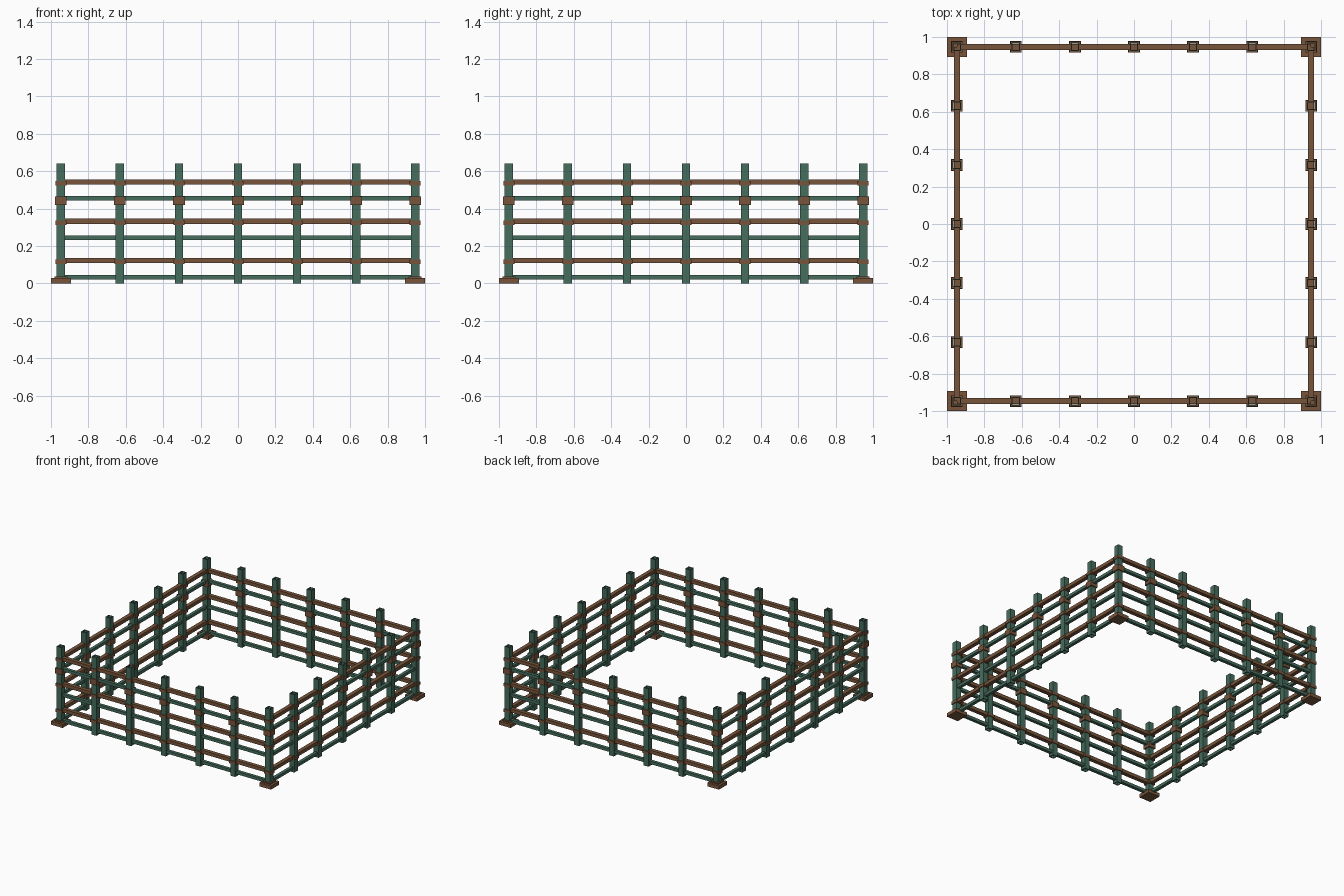
import bpy, bmesh

if "Cube" in bpy.data.objects:
    bpy.data.objects.remove(bpy.data.objects["Cube"])

E = 0.947            # half distance between corner post centres
STEP = E / 3
H = 0.64


def material(name, rgb):
    m = bpy.data.materials.new(name)
    m.diffuse_color = (*rgb, 1)
    m.use_nodes = True
    m.node_tree.nodes["Principled BSDF"].inputs["Base Color"].default_value = m.diffuse_color
    return m


GREEN = material("green paint", (0.062, 0.155, 0.110))
BROWN = material("brown wood", (0.190, 0.090, 0.043))


def mesh_object(name, bm, mat):
    bmesh.ops.recalc_face_normals(bm, faces=bm.faces)
    me = bpy.data.meshes.new(name)
    bm.to_mesh(me)
    bm.free()
    me.materials.append(mat)
    ob = bpy.data.objects.new(name, me)
    bpy.context.collection.objects.link(ob)
    return ob


def box(name, lo, hi, mat):
    bm = bmesh.new()
    bmesh.ops.create_cube(bm, size=1)
    for v in bm.verts:
        v.co = [(lo[i] + hi[i]) / 2 + v.co[i] * (hi[i] - lo[i]) for i in range(3)]
    return mesh_object(name, bm, mat)


def square_tube(name, x, y, outer, inner, z0, z1, mat):
    # closed square ring swept from four corner profiles
    bm = bmesh.new()
    profile = [(outer, z0), (outer, z1), (inner, z1), (inner, z0)]
    loops = [[bm.verts.new((x + sx * r, y + sy * r, z)) for sx, sy in
              ((-1, -1), (1, -1), (1, 1), (-1, 1))] for r, z in profile]
    for a in range(4):
        p, q = loops[a], loops[(a + 1) % 4]
        for i in range(4):
            j = (i + 1) % 4
            bm.faces.new((p[i], p[j], q[j], q[i]))
    return mesh_object(name, bm, mat)


# posts around the perimeter
spots = [(i, j) for i in range(-3, 4) for j in range(-3, 4) if max(abs(i), abs(j)) == 3]
for i, j in spots:
    x, y = i * STEP, j * STEP
    square_tube("post", x, y, 0.0225, 0.017, 0.0, H, GREEN)
    # thin clamps at the brown rails, taller bracket at the upper green rail
    for z in (0.535, 0.325, 0.115):
        square_tube("rail_clamp", x, y, 0.029, 0.022, z - 0.012, z + 0.012, BROWN)
    square_tube("bracket", x, y, 0.031, 0.022, 0.418, 0.464, BROWN)
    # corner feet
    if abs(i) == abs(j):
        box("corner_foot", (x - 0.053, y - 0.053, 0), (x + 0.053, y + 0.053, 0.03), BROWN)
        box("corner_foot_step", (x - 0.035, y - 0.035, 0.03), (x + 0.035, y + 0.035, 0.038), BROWN)

# horizontal rails on all four sides
rails = [(z, 0.016, 0.014, BROWN, "brown_rail") for z in (0.542, 0.332, 0.122)]
rails += [(z, 0.013, 0.012, GREEN, "green_rail") for z in (0.455, 0.245, 0.033)]
for z, w, h, mat, name in rails:
    for s in (-E, E):
        box(name, (-E, s - w, z - h), (E, s + w, z + h), mat)
        box(name, (s - w, -E, z - h), (s + w, E, z + h), mat)
